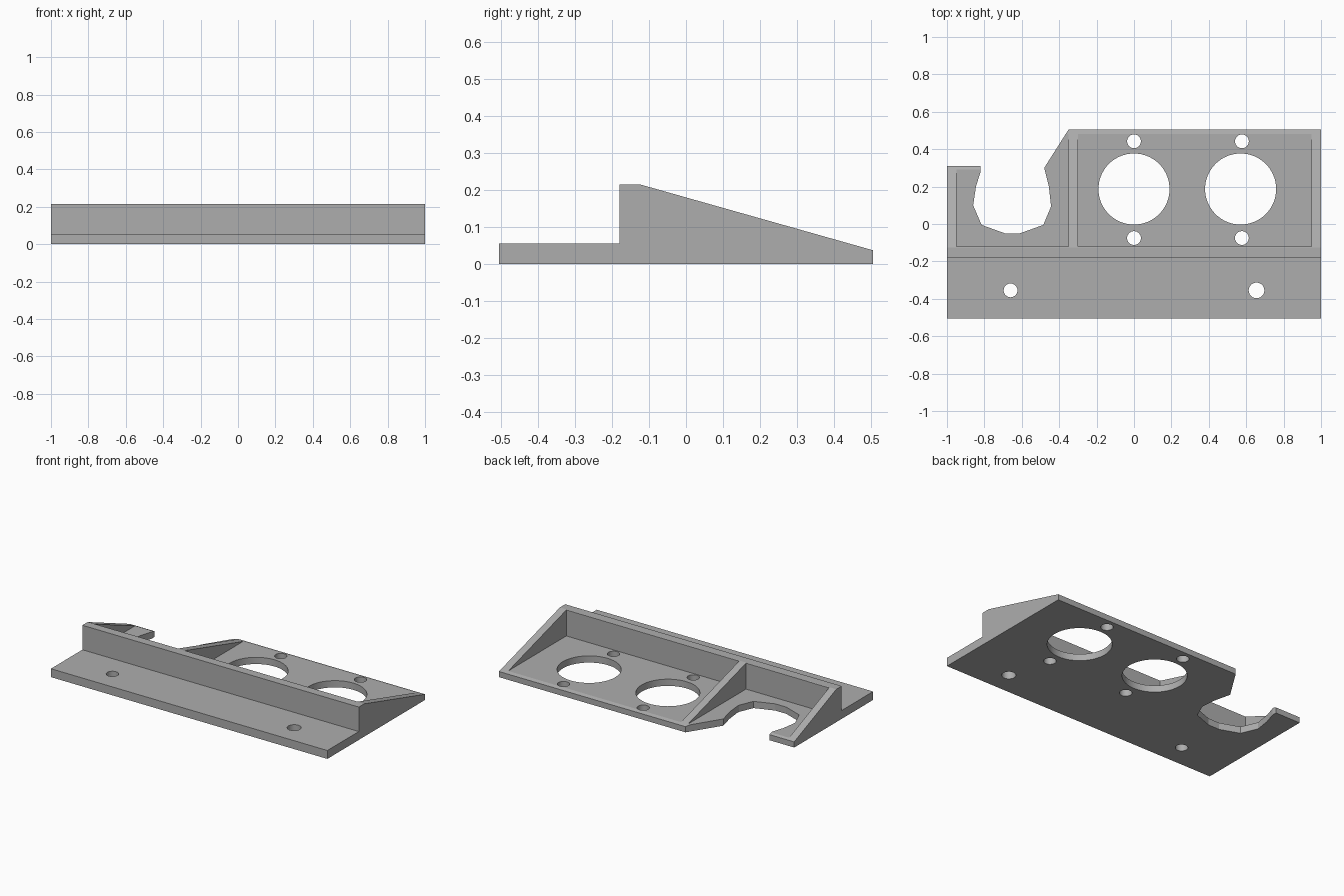
import bpy
import bmesh
from mathutils import Vector

cube = bpy.data.objects.get("Cube")
if cube:
    bpy.data.objects.remove(cube, do_unlink=True)

grey = bpy.data.materials.new("plain grey")
grey.use_nodes = True
grey.diffuse_color = (0.42, 0.42, 0.42, 1)
grey.node_tree.nodes["Principled BSDF"].inputs["Base Color"].default_value = grey.diffuse_color


def prism(name, outline, axis, low, high):
    """Extrude a flat outline along x (outline in y, z) or z (outline in x, y)."""
    bm = bmesh.new()
    if axis == "x":
        points = [Vector((low, a, b)) for a, b in outline]
        step = Vector((high - low, 0, 0))
    else:
        points = [Vector((a, b, low)) for a, b in outline]
        step = Vector((0, 0, high - low))
    face = bm.faces.new([bm.verts.new(p) for p in points])
    top = bmesh.ops.extrude_face_region(bm, geom=[face])["geom"]
    bmesh.ops.translate(bm, vec=step, verts=[v for v in top if isinstance(v, bmesh.types.BMVert)])
    bmesh.ops.recalc_face_normals(bm, faces=bm.faces)
    mesh = bpy.data.meshes.new(name)
    bm.to_mesh(mesh)
    bm.free()
    mesh.materials.append(grey)
    obj = bpy.data.objects.new(name, mesh)
    bpy.context.collection.objects.link(obj)
    return obj


def cylinder(name, x, y, radius, sides):
    bpy.ops.mesh.primitive_cylinder_add(vertices=sides, radius=radius, depth=1, location=(x, y, 0))
    obj = bpy.context.object
    obj.name = name
    obj.data.materials.append(grey)
    return obj


def cut(target, cutter):
    cutter.hide_render = True
    mod = target.modifiers.new("cut", "BOOLEAN")
    mod.operation = "DIFFERENCE"
    mod.solver = "EXACT"
    mod.object = cutter
    bpy.context.view_layer.objects.active = target
    bpy.ops.object.modifier_apply(modifier=mod.name)
    bpy.data.objects.remove(cutter, do_unlink=True)


def rectangle(x0, x1, y0, y1):
    return [(x0, y0), (x1, y0), (x1, y1), (x0, y1)]


# Wedge with a low mounting ledge along the front
BACK, FLOOR, WALL = 0.505, 0.044, -0.12
bracket = prism("mounting_bracket", [
    (-BACK, 0), (BACK, 0), (BACK, 0.037), (-0.125, 0.215),
    (-0.18, 0.215), (-0.18, 0.055), (-BACK, 0.055)], "x", -1, 1)

# Two pockets, leaving a front wall and three ribs
for x0, x1 in [(-0.30, 0.95), (-0.95, -0.35)]:
    cut(bracket, prism("pocket_cutter", rectangle(x0, x1, WALL, 0.7), "z", FLOOR, 0.5))

# Steeper slope on the shorter right-hand rib
cut(bracket, prism("short_rib_cutter", [
    (-0.125, 0.215), (0.6, -0.082), (0.6, 0.5), (-0.125, 0.5)], "x", -1.1, -0.8))

# Open notch and shortened corner of the plate
cut(bracket, prism("notch_cutter", [
    (-1.1, 0.31), (-0.82, 0.31), (-0.82, 0.28), (-0.845, 0.20), (-0.86, 0.10),
    (-0.815, -0.005), (-0.69, -0.05), (-0.61, -0.05), (-0.485, -0.005),
    (-0.445, 0.09), (-0.445, 0.11), (-0.455, 0.20), (-0.48, 0.30),
    (-0.35, BACK), (-0.29, 0.6), (-1.1, 0.6)], "z", -0.5, 0.5))

# Large round openings, each with a screw hole in front and behind
for x, screw_x in [(0, 0), (0.57, 0.577)]:
    cut(bracket, cylinder("opening_cutter", x, 0.187, 0.19, 64))
    for y in (0.442, -0.075):
        cut(bracket, cylinder("screw_cutter", screw_x, y, 0.037, 24))

# Mounting holes in the front ledge
for x, radius in [(-0.66, 0.037), (0.655, 0.042)]:
    cut(bracket, cylinder("mounting_hole_cutter", x, -0.355, radius, 24))

# Smooth the hole walls, keep every edge sharp
bpy.ops.object.select_all(action="DESELECT")
bracket.select_set(True)
bpy.context.view_layer.objects.active = bracket
bpy.ops.object.shade_smooth_by_angle(angle=0.27)
